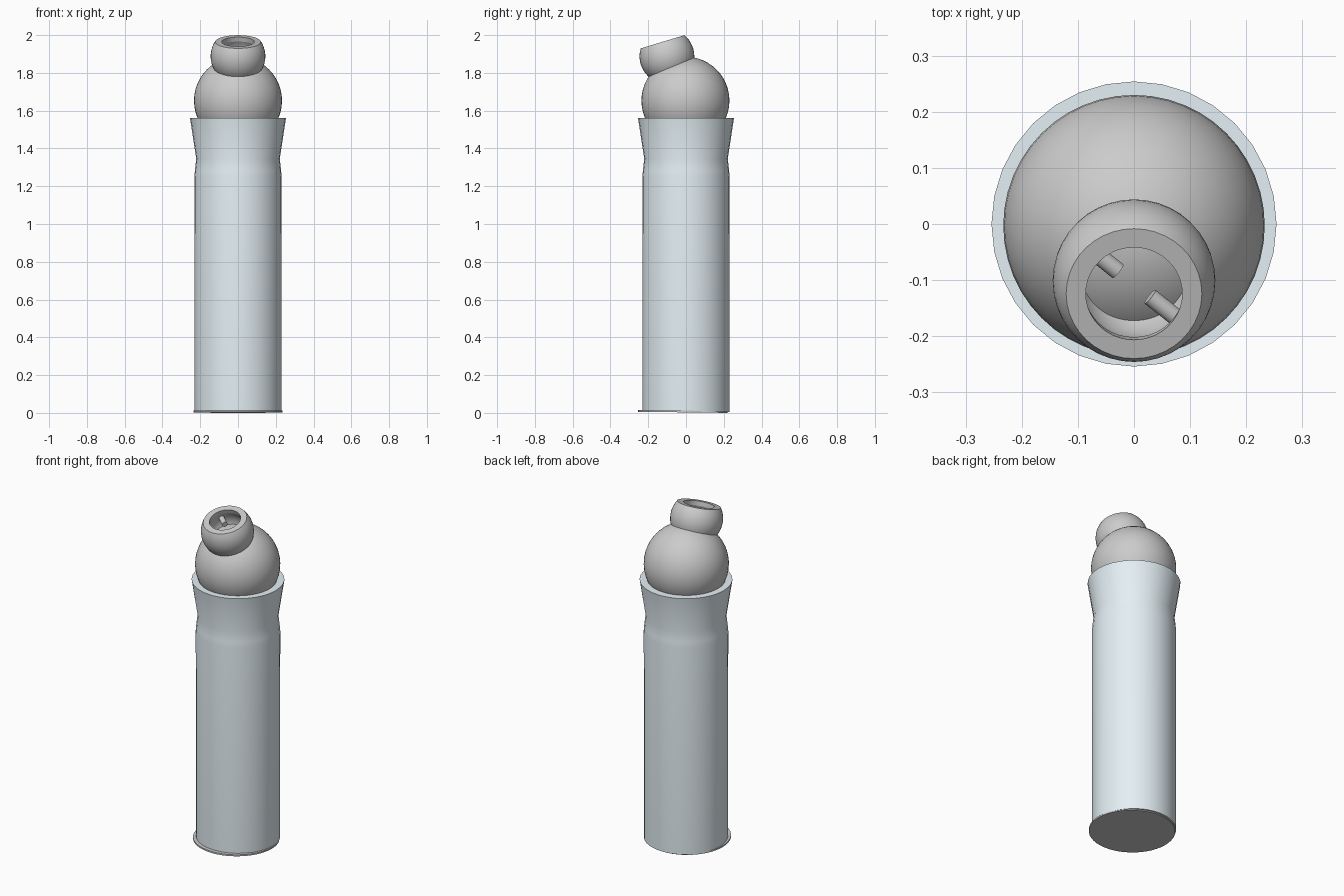
import bpy, bmesh, math
from mathutils import Vector, Matrix

if "Cube" in bpy.data.objects:
    bpy.data.objects.remove(bpy.data.objects["Cube"])


def finish(bm, name, matrix=None, color=None):
    """Turn a bmesh into a smooth-by-angle object."""
    if matrix:
        bm.transform(matrix)
    bmesh.ops.recalc_face_normals(bm, faces=bm.faces)
    me = bpy.data.meshes.new(name)
    bm.to_mesh(me)
    bm.free()
    ob = bpy.data.objects.new(name, me)
    bpy.context.collection.objects.link(ob)
    bpy.ops.object.select_all(action='DESELECT')
    ob.select_set(True)
    bpy.context.view_layer.objects.active = ob
    bpy.ops.object.shade_smooth_by_angle(angle=math.radians(20))
    if color:
        mat = bpy.data.materials.new(name + "_material")
        mat.diffuse_color = color
        mat.use_nodes = True
        mat.node_tree.nodes["Principled BSDF"].inputs["Base Color"].default_value = mat.diffuse_color
        me.materials.append(mat)
    return ob


def lathe(name, profile, segments, matrix=None, color=None):
    """Revolve (radius, height) points about z."""
    bm = bmesh.new()
    verts = [bm.verts.new((r, 0, z)) for r, z in profile]
    edges = [bm.edges.new(p) for p in zip(verts, verts[1:])]
    bmesh.ops.spin(bm, geom=verts + edges, cent=(0, 0, 0), axis=(0, 0, 1),
                   angle=math.tau, steps=segments, use_duplicate=False)
    bmesh.ops.remove_doubles(bm, verts=bm.verts, dist=1e-5)
    return finish(bm, name, matrix, color)


def arc(radius, start, end, steps):
    """Profile arc, angles measured up from the equator."""
    return [(radius * math.cos(a), radius * math.sin(a))
            for a in (start + (end - start) * i / steps for i in range(steps + 1))]


def rod(name, a, b, radius, segments=24):
    a, b = Vector(a), Vector(b)
    bm = bmesh.new()
    bmesh.ops.create_cone(bm, cap_ends=True, segments=segments, radius1=radius,
                          radius2=radius, depth=(b - a).length)
    rot = (b - a).to_track_quat('Z', 'Y').to_matrix().to_4x4()
    return finish(bm, name, Matrix.Translation((a + b) / 2) @ rot)


# Pale tube with a pinched neck and flared mouth
lathe("tube_body", [(0, 0.006), (0.23, 0.006), (0.231, 1.25), (0.228, 1.285),
                    (0.221, 1.345), (0.254, 1.56), (0, 1.56)],
      32, color=(0.78, 0.87, 0.91, 1))

# Thin base disc, slightly forward and tilted
bm = bmesh.new()
bmesh.ops.create_cone(bm, cap_ends=True, segments=48, radius1=0.236,
                      radius2=0.236, depth=0.009)
finish(bm, "base_disc", Matrix.Translation((0, -0.017, 0.0075))
       @ Matrix.Rotation(math.radians(-0.7), 4, 'X'))

# Large ball seated in the mouth
bm = bmesh.new()
bmesh.ops.create_uvsphere(bm, u_segments=48, v_segments=24, radius=0.233)
finish(bm, "large_ball", Matrix.Translation((0, -0.003, 1.653)))

# Small hollow cup, tilted forward
tilt = Matrix.Translation((0, -0.101, 1.888)) @ Matrix.Rotation(math.radians(16.8), 4, 'X')
half = math.pi / 2
outer = arc(0.145, -half, math.asin(0.08 / 0.145), 18)
inner = [(0.086, 0.08)] + arc(0.104, 0.55, -half, 14)
outer[0] = (0, -0.145)
inner[-1] = (0, -0.104)
lathe("tilted_cup", outer + inner, 40, tilt)

# Two facing pins inside the cup, with a gap between them
across = Vector((0.78, -0.62, -0.188)).normalized()
middle = tilt @ Vector((0, 0, 0.02))
for side, name in ((-1, "left_pin"), (1, "right_pin")):
    rod(name, middle + across * side * 0.037, middle + across * side * 0.118, 0.0155)
